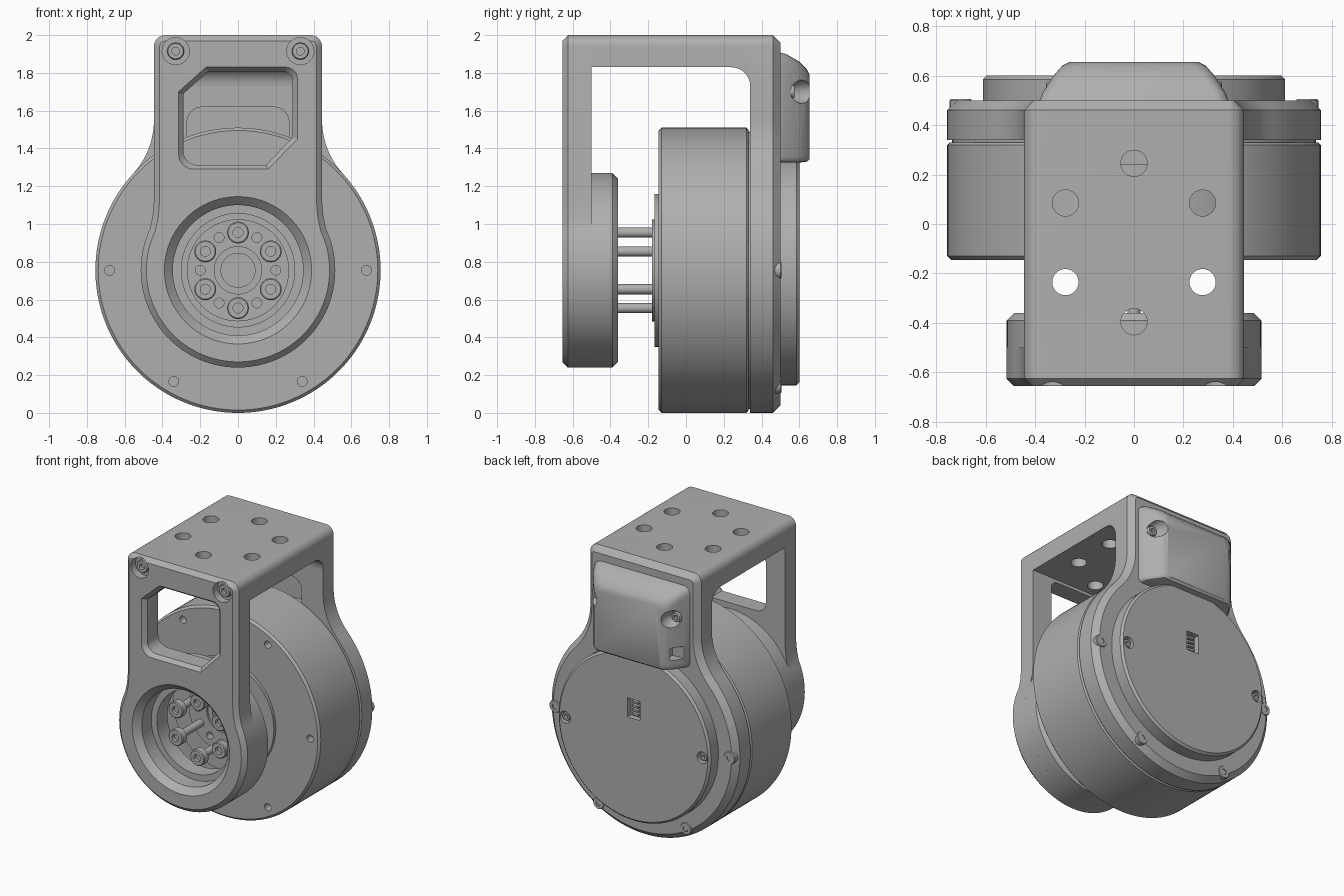
import bpy, bmesh
from math import sin, cos, pi, radians, atan2

if "Cube" in bpy.data.objects:
    bpy.data.objects.remove(bpy.data.objects["Cube"], do_unlink=True)

AXIS = 0.755          # height of the motor axis
GREY = (0.43, 0.43, 0.43, 1)
grey = bpy.data.materials.new("plain grey")
grey.use_nodes = True
grey.diffuse_color = GREY
grey.node_tree.nodes["Principled BSDF"].inputs["Base Color"].default_value = GREY


def finish(name, bm):
    bmesh.ops.remove_doubles(bm, verts=bm.verts, dist=1e-5)
    bmesh.ops.recalc_face_normals(bm, faces=bm.faces)
    mesh = bpy.data.meshes.new(name)
    bm.to_mesh(mesh)
    bm.free()
    mesh.materials.append(grey)
    ob = bpy.data.objects.new(name, mesh)
    bpy.context.collection.objects.link(ob)
    return ob


def loft(name, sections, chamfer=0, swap=False):
    """Join (y, outline in x-z) sections; chamfer the edge of the first cap.
    With swap, sections are (x, outline in y-z)."""
    bm = bmesh.new()
    rows = [[bm.verts.new((a, d, b) if not swap else (d, a, b)) for a, b in pts]
            for d, pts in sections]
    for r, s in zip(rows, rows[1:]):
        for i in range(len(r)):
            j = (i + 1) % len(r)
            bm.faces.new((r[i], r[j], s[j], s[i]))
    cap = bm.faces.new(rows[0])
    bm.faces.new(rows[-1])
    bmesh.ops.recalc_face_normals(bm, faces=bm.faces)
    if chamfer:
        bmesh.ops.bevel(bm, geom=list(cap.edges), offset=chamfer, segments=1,
                        affect='EDGES', clamp_overlap=False)
    return finish(name, bm)


def lathe(name, profile, x=0, z=AXIS, steps=96, closed=False):
    """Turn a (radius, y) profile about an axis along y."""
    bm = bmesh.new()
    vs = [bm.verts.new((x + r, y, z)) for r, y in profile]
    es = [bm.edges.new(p) for p in zip(vs, vs[1:])]
    if closed:
        es.append(bm.edges.new((vs[-1], vs[0])))
    bmesh.ops.spin(bm, geom=vs + es, cent=(x, 0, z), axis=(0, 1, 0),
                   angle=2 * pi, steps=steps, use_merge=True)
    return finish(name, bm)


def rod(name, r, y0, y1, x, z, steps=24):
    return lathe(name, [(0, y0), (r, y0), (r, y1), (0, y1)], x, z, steps)


def screw(name, r, face, end, x, z, shaft=None):
    """Socket-head screw; face is the y of the head, end the y of the tip."""
    s = 1 if end > face else -1
    shaft = shaft or r
    neck = face + s * 0.05 if shaft < r else end
    return lathe(name, [(0, face + s * .025), (r * .45, face + s * .025), (r * .45, face),
                        (r * .9, face), (r, face + s * .006), (r, neck),
                        (shaft, neck), (shaft, end), (0, end)], x, z, 24)


def cut(target, *cutters):
    bpy.context.view_layer.objects.active = target
    for c in cutters:
        c.hide_render = True
        m = target.modifiers.new("cut", 'BOOLEAN')
        m.operation, m.solver, m.object = 'DIFFERENCE', 'EXACT', c
        bpy.ops.object.modifier_apply(modifier=m.name)
        bpy.data.objects.remove(c, do_unlink=True)


def arc(cx, cz, r, a0, a1, n):
    return [(cx + r * cos(radians(a0 + (a1 - a0) * i / n)),
             cz + r * sin(radians(a0 + (a1 - a0) * i / n))) for i in range(n + 1)]


def mirrored(half):
    return half + [(-x, z) for x, z in reversed(half)]


def box(x0, x1, z0, z1):
    return [(x0, z0), (x1, z0), (x1, z1), (x0, z1)]


def around(radius, angles):
    return [(radius * cos(radians(a)), AXIS + radius * sin(radians(a))) for a in angles]


corner = arc(.385, 1.94, .06, 90, 0, 6)

# Front plate with its chamfered window, bore and screw seats
half = corner + [(.445, 1.12), (.452, 1.04)] + arc(0, AXIS, .515, 25, -88, 36)
front = loft("front_plate", [(-.655, mirrored(half)), (-.5, mirrored(half))], .03)
window = ([(-.17, 1.83)] + arc(.255, 1.77, .06, 90, 0, 5) + [(.315, 1.45), (.16, 1.29)]
          + arc(-.235, 1.37, .08, 270, 180, 5) + [(-.315, 1.70)])
inner = [(x * .92, 1.56 + (z - 1.56) * .92) for x, z in window]
cut(front,
    loft("window_cutter", [(-.7, window), (-.655, window), (-.625, inner), (-.45, inner)]),
    lathe("bore_cutter", [(0, -.7), (.39, -.7), (.39, -.655), (.345, -.61), (.345, -.45), (0, -.45)]),
    *[rod("seat_cutter", .072, -.7, -.60, s * .33, 1.915) for s in (-1, 1)])
for s in (-1, 1):
    screw("front_plate_screw", .045, -.63, -.59, s * .33, 1.915)

# Ring behind the front plate
lathe("bearing_ring", [(.515, -.5), (.515, -.39), (.485, -.36), (.32, -.36), (.30, -.38),
                       (.30, -.5)], closed=True)

# Top plate with six through holes
half = corner + [(.445, 1.83)]
top = loft("top_plate", [(-.5, mirrored(half)), (.34, mirrored(half))])
for k in range(6):
    a = radians(30 + 60 * k)
    hole = [(.053 * cos(t * pi / 16) + .32 * cos(a), .053 * sin(t * pi / 16) - .075 + .32 * sin(a))
            for t in range(32)]
    bm = bmesh.new()
    low = [bm.verts.new((x, y, 1.7)) for x, y in hole]
    bm.faces.new(low)
    ext = bmesh.ops.extrude_face_region(bm, geom=list(bm.faces))["geom"]
    bmesh.ops.translate(bm, vec=(0, 0, .5), verts=[g for g in ext if isinstance(g, bmesh.types.BMVert)])
    cut(top, finish("hole_cutter", bm))
fillet = [(.34, 1.83)] + arc(.24, 1.73, .10, 0, 90, 8)
loft("inner_fillet", [(-.445, fillet), (.445, fillet)], swap=True)

# Back plate flaring into the motor flange
R = .419
meet = 180 + atan2(1.55 - AXIS, .445 + R) * 180 / pi
half = (corner + arc(.445 + R, 1.55, R, 180, meet, 10)
        + arc(0, AXIS, .755, meet - 180 - 3, -88, 44))
back = loft("back_plate", [(.5, mirrored(half)), (.34, mirrored(half))], .04)
pocket = mirrored(arc(.19, 1.54, .08, 90, 0, 5) + [(.27, 1.40)])
cut(back, loft("pocket_cutter", [(.3, pocket), (.46, pocket)]))

# Motor body with stepped output face
motor = lathe("motor_body", [
    (0, -.10), (.09, -.10), (.09, -.165), (.125, -.165), (.125, -.18), (.27, -.18),
    (.27, -.168), (.405, -.168), (.405, -.145), (.74, -.145), (.755, -.13), (.755, .32),
    (.745, .33), (.735, .33), (.735, .34), (0, .34)], steps=128)
cut(motor, *[rod("rim_hole_cutter", .026, -.3, -.09, x, z)
             for x, z in around(.68, range(0, 360, 60))],
    *[rod("hub_hole_cutter", .026, -.3, -.13, x, z)
      for x, z in around(.2, range(0, 360, 60))])
for x, z in around(.2, range(30, 390, 60)):
    screw("hub_bolt", .058, -.47, -.17, x, z, .027)

# Round rear cap with socket and two recessed screws
rear = lathe("rear_cap", [(0, .49), (.61, .49), (.61, .585), (.595, .60), (0, .60)], steps=128)
cut(rear, loft("socket_cutter", [(.56, box(-.05, .05, .89, 1.03)), (.7, box(-.05, .05, .89, 1.03))]),
    *[rod("cap_seat_cutter", .042, .555, .7, s * .55, AXIS) for s in (-1, 1)])
for s in (-1, 1):
    screw("cap_screw", .03, .59, .55, s * .55, AXIS)
for i in range(4):
    z = .905 + i * .03
    loft("socket_pin", [(.555, box(-.025, .025, z, z + .015)), (.585, box(-.025, .025, z, z + .015))])

# Flange screws on the rear rim
for x, z in around(.70, (0, -60, -120, 180)):
    screw("flange_screw", .045, .505, .45, x, z)


# Tapered connector cover
def shield(w, top_z, low):
    return mirrored(arc(w - .05, top_z - .05, .05, 90, 0, 4) + arc(w - .03, low + .03, .03, 0, -90, 3))


cover = loft("connector_cover", [(.49, shield(.385, 1.91, 1.325)), (.53, shield(.37, 1.90, 1.325)),
                                 (.60, shield(.325, 1.86, 1.325)), (.64, shield(.29, 1.82, 1.33)),
                                 (.655, shield(.26, 1.79, 1.345))])
notch = box(-.45, -.27, 1.40, 1.49)
cut(cover, loft("cable_notch_cutter", [(.54, notch), (.62, notch)]),
    *[lathe("cover_seat_cutter", [(0, .55), (.04, .555), (.062, .60), (.062, .7), (0, .7)],
            s * .32, 1.70, 24) for s in (-1, 1)])
for s in (-1, 1):
    screw("cover_screw", .035, .575, .5, s * .32, 1.70)

# Smooth round surfaces while keeping machined edges crisp
for ob in bpy.context.scene.objects:
    if ob.type == 'MESH' and ob.data.materials and ob.data.materials[0] == grey:
        bpy.ops.object.select_all(action='DESELECT')
        ob.select_set(True)
        bpy.context.view_layer.objects.active = ob
        bpy.ops.object.shade_smooth_by_angle(angle=radians(28))
